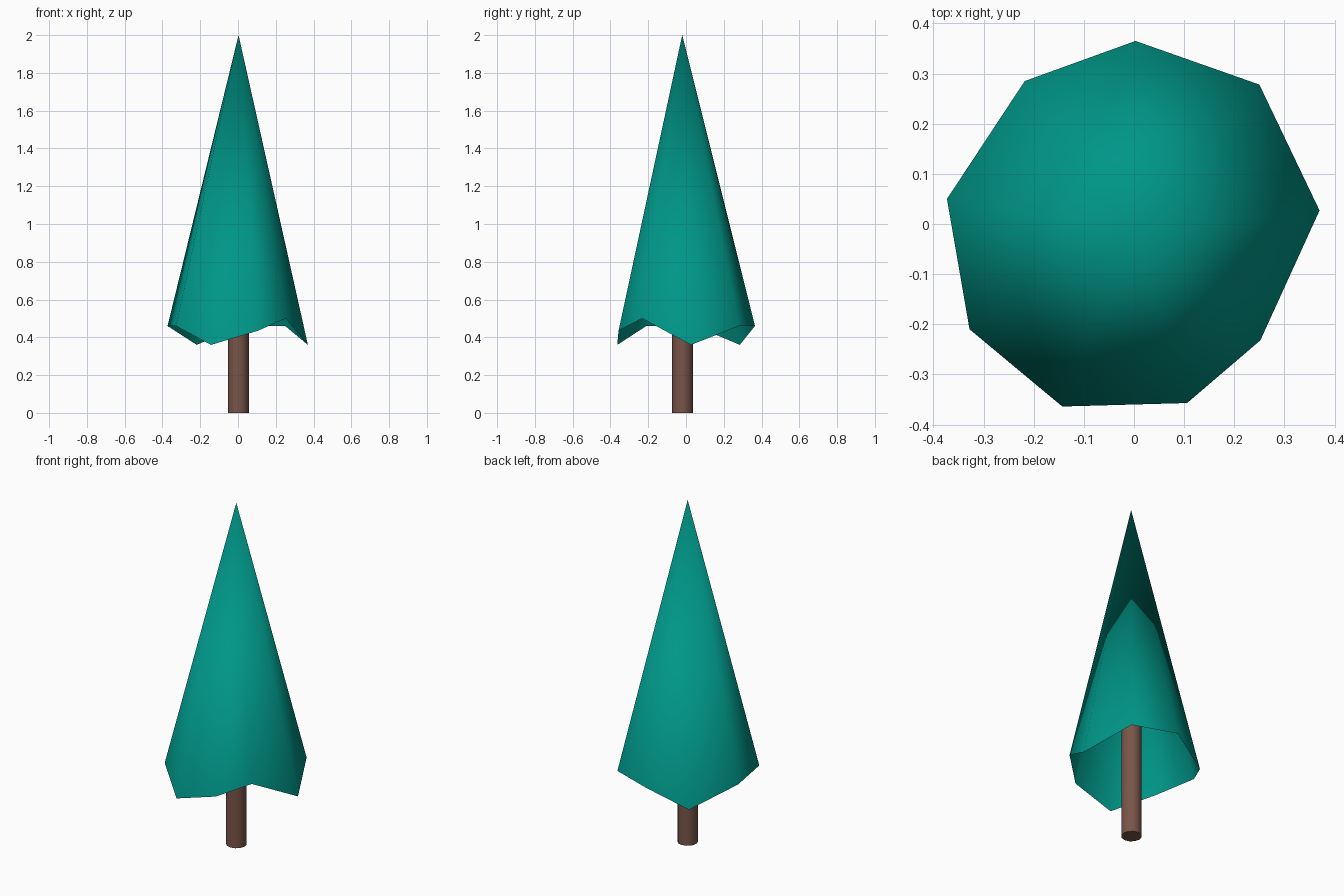
import bpy, bmesh
from mathutils import Matrix

if "Cube" in bpy.data.objects:
    bpy.data.objects.remove(bpy.data.objects["Cube"])


def material(name, rgb):
    m = bpy.data.materials.new(name)
    m.diffuse_color = (*rgb, 1)
    m.use_nodes = True
    m.node_tree.nodes["Principled BSDF"].inputs["Base Color"].default_value = m.diffuse_color
    return m


def add_object(name, bm, mat, smooth_all):
    bmesh.ops.recalc_face_normals(bm, faces=bm.faces)
    for f in bm.faces:
        f.smooth = smooth_all or len(f.verts) == 4
    me = bpy.data.meshes.new(name)
    bm.to_mesh(me)
    bm.free()
    me.materials.append(mat)
    ob = bpy.data.objects.new(name, me)
    bpy.context.collection.objects.link(ob)
    return ob


teal = material("teal leaves", (0.0, 0.305, 0.246))
brown = material("brown bark", (0.191, 0.091, 0.065))

# Foliage: open, smooth cone with an uneven nine-point hem
hem = [(0.003, 0.365, 0.46), (-0.218, 0.285, 0.36), (-0.373, 0.05, 0.46),
       (-0.328, -0.21, 0.46), (-0.143, -0.364, 0.36), (0.106, -0.357, 0.435),
       (0.252, -0.232, 0.50), (0.37, 0.027, 0.36), (0.25, 0.278, 0.46)]
bm = bmesh.new()
tip = bm.verts.new((0.003, -0.02, 2.0))
rim = [bm.verts.new(p) for p in hem]
for i, v in enumerate(rim):
    bm.faces.new((tip, v, rim[(i + 1) % len(rim)]))
# make sure the open shell faces outward
foliage = add_object("foliage", bm, teal, True)
if foliage.data.polygons[0].normal.z < 0:
    foliage.data.flip_normals()

# Trunk: straight post running up inside the foliage
HEIGHT = 1.735
bm = bmesh.new()
bmesh.ops.create_cone(bm, cap_ends=True, segments=12, radius1=0.055,
                      radius2=0.055, depth=HEIGHT,
                      matrix=Matrix.Translation((0.002, -0.018, HEIGHT / 2)))
add_object("trunk", bm, brown, False)
